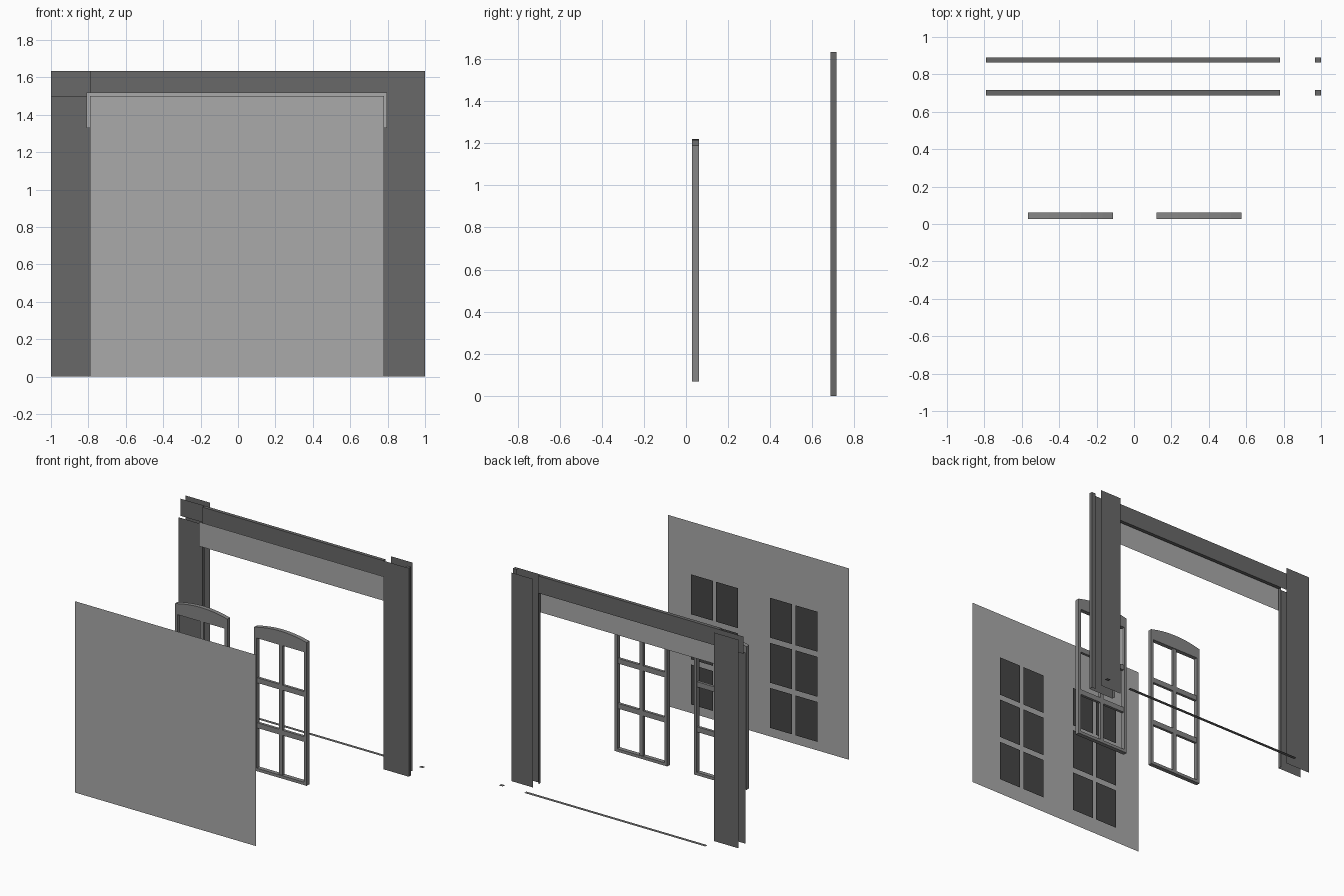
import bpy, bmesh, math

if "Cube" in bpy.data.objects:
    bpy.data.objects.remove(bpy.data.objects["Cube"])


def material(name, v):
    m = bpy.data.materials.new(name)
    m.diffuse_color = (v, v, v, 1)
    m.use_nodes = True
    m.node_tree.nodes["Principled BSDF"].inputs["Base Color"].default_value = m.diffuse_color
    return m


DARK = material("dark_grey", 0.14)
MID = material("mid_grey", 0.24)
LIGHT = material("light_grey", 0.4)
BLACK = material("charcoal", 0.06)


def finish(name, bm, mat):
    me = bpy.data.meshes.new(name)
    bm.to_mesh(me)
    bm.free()
    ob = bpy.data.objects.new(name, me)
    bpy.context.collection.objects.link(ob)
    me.materials.append(mat)
    return ob


def quad(bm, pts):
    bm.faces.new([bm.verts.new(p) for p in pts])


def wall(bm, x0, x1, z0, z1, y):      # upright sheet facing front/back
    quad(bm, [(x0, y, z0), (x1, y, z0), (x1, y, z1), (x0, y, z1)])


def level(bm, x0, x1, y0, y1, z):     # horizontal sheet
    quad(bm, [(x0, y0, z), (x1, y0, z), (x1, y1, z), (x0, y1, z)])


def side(bm, x, y0, y1, z0, z1):      # sheet facing left/right
    quad(bm, [(x, y0, z0), (x, y1, z0), (x, y1, z1), (x, y0, z1)])


def prism(bm, outline, y0, y1):       # x,z outline extruded along y
    f = bm.faces.new([bm.verts.new((x, y0, z)) for x, z in outline])
    r = bmesh.ops.extrude_face_region(bm, geom=[f])
    moved = [v for v in r["geom"] if isinstance(v, bmesh.types.BMVert)]
    bmesh.ops.translate(bm, verts=moved, vec=(0, y1 - y0, 0))
    if f.is_valid and len([g for g in bm.faces if g == f]) and len(f.edges[0].link_faces) < 2:
        bm.faces.new([v for v in reversed(f.verts)])
    bmesh.ops.recalc_face_normals(bm, faces=bm.faces[:])


def box(bm, x0, x1, z0, z1, y0, y1):
    prism(bm, [(x0, z0), (x1, z0), (x1, z1), (x0, z1)], y0, y1)


XL, XR, XE = -0.79, 0.78, 0.967       # opening sides, end post
YF, YB = 0.688, 0.716                 # surround front and back
ZO, ZT = 1.5, 1.635                   # opening top, overall top

# front sheet
bm = bmesh.new()
wall(bm, XL, XR, 0, ZO, -0.89)
finish("front_panel", bm, LIGHT)

# opening surround: front faces, lintel, reveals and end post
bm = bmesh.new()
wall(bm, -1, XL, 0, ZO, YF)
wall(bm, -1, XL, ZO, ZT, YB)
wall(bm, XR, 1, 0, ZO, YF)
wall(bm, XL, 1, ZO, ZT, YF)
wall(bm, XL, XR, ZO, ZT, YB)
wall(bm, XE, 1, 0, ZT, YB)
for x0, x1 in ((XL, XR), (XE, 1)):
    level(bm, x0, x1, YF, YB, ZT)
level(bm, XL, XR, YF, YB, ZO)
for x in (XL, XR):
    side(bm, x, YF, YB, 0, ZO)
side(bm, 1, YF, YB, 0, ZO)
side(bm, 1, YF, YB, ZO, ZT)
finish("opening_surround", bm, DARK)

# back cover sheets
bm = bmesh.new()
wall(bm, -1, XL, 0, ZT, 0.78)
wall(bm, XR, XE, 0, ZT, 0.78)
finish("back_covers", bm, DARK)

# floor strips
bm = bmesh.new()
for x0, x1 in ((XL, XR), (XE, 1)):
    level(bm, x0, x1, 0.863, 0.89, 0)
finish("floor_strips", bm, DARK)

# light band hanging under the lintel
bm = bmesh.new()
wall(bm, -0.81, 0.796, 1.33, 1.52, 0.673)
finish("header_band", bm, LIGHT)

# arched window frames and their loose panes
HALF, OPEN, Z0, Z1 = 0.228, 0.205, 0.09, 1.11
ROW, COL = 0.313, 0.19
GAPZ, GAPX = (Z1 - Z0 - 3 * ROW) / 2, 2 * OPEN - 2 * COL
for label, cx in (("left", -0.34), ("right", 0.348)):
    bm = bmesh.new()
    ya, yb = 0.028, 0.061
    for s in (-1, 1):
        a, b = sorted((cx + s * OPEN, cx + s * HALF))
        box(bm, a, b, Z0, Z1, ya, yb)
    box(bm, cx - HALF, cx + HALF, 0.067, Z0, ya, yb)
    arch = [(cx + HALF * t / 4, 1.22 - 0.03 * (t / 4) ** 2) for t in range(4, -5, -1)]
    prism(bm, [(cx - HALF, Z1), (cx + HALF, Z1)] + arch, ya, yb)
    box(bm, cx - GAPX / 2, cx + GAPX / 2, Z0, Z1, ya + 0.006, yb - 0.006)
    for i in (1, 2):
        z = Z0 + i * ROW + (i - 1) * GAPZ
        for x in (cx - OPEN, cx + GAPX / 2):
            box(bm, x, x + COL, z, z + GAPZ, ya + 0.006, yb - 0.006)
    finish(label + "_window_frame", bm, MID)

    bm = bmesh.new()
    for i in range(3):
        z = Z0 + i * (ROW + GAPZ)
        for x in (cx - OPEN, cx + GAPX / 2):
            wall(bm, x, x + COL, z, z + ROW, -0.85)
    finish(label + "_window_panes", bm, BLACK)
